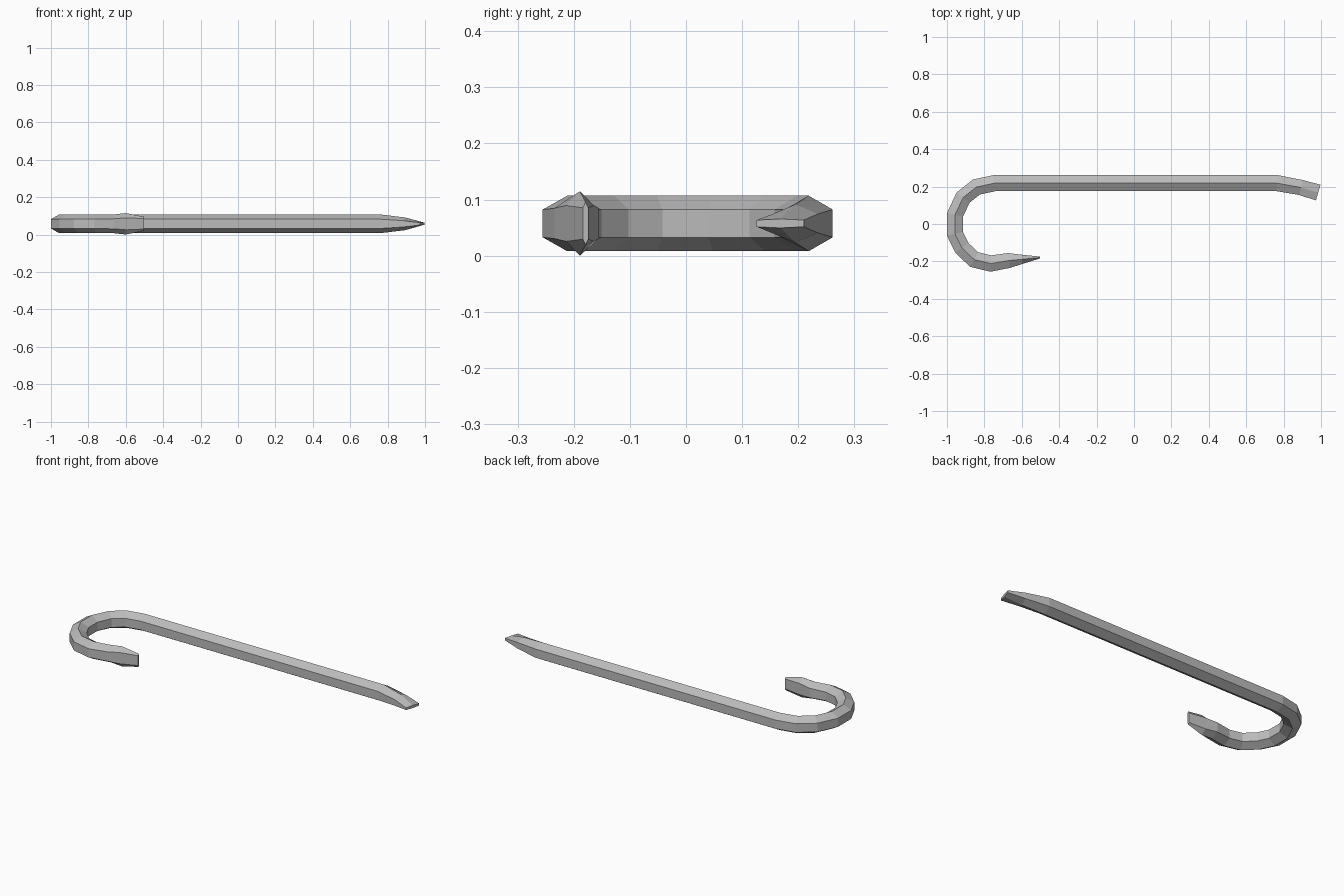
import bpy, bmesh, math
from mathutils import Vector

if "Cube" in bpy.data.objects:
    bpy.data.objects.remove(bpy.data.objects["Cube"])

ZC = 0.0575           # height of the bar's centre line
W, H = 0.043, 0.0495  # half width across flats, half height across points

# Centre line: x, y, half width, half height, half height of the side edges
bar = [(0.985, 0.168, 0.0437, 0.008, 0.006),
       (0.893, 0.195, 0.041, 0.034, 0.017),
       (0.765, 0.2185, W, H, H / 2)]
hook = [(-0.745, 0.2185), (-0.842, 0.198), (-0.914, 0.141), (-0.957, 0.049),
        (-0.957, -0.052), (-0.920, -0.128), (-0.855, -0.190), (-0.765, -0.2115)]
bar += [(x, y, W, H, H / 2) for x, y in hook]
bar += [(-0.668, -0.195, 0.040, H, 0.027),
        (-0.600, -0.189, 0.025, 0.0573, 0.032),
        (-0.503, -0.179, 0.005, 0.038, 0.028)]


def sweep(name, rows, mat):
    """Loft six-sided sections, mitred at each bend, along the rows."""
    bm = bmesh.new()
    pts = [Vector((r[0], r[1], ZC)) for r in rows]
    rings = []
    for i, (p, r) in enumerate(zip(pts, rows)):
        a = (p - pts[i - 1]).normalized() if i > 0 else (pts[1] - p).normalized()
        b = (pts[i + 1] - p).normalized() if i < len(pts) - 1 else a
        t = (a + b).normalized()
        side = Vector((-t.y, t.x, 0)) / max(t.dot(a), 0.5)
        w, h, e = r[2:]
        section = [(0, h), (w, e), (w, -e), (0, -h), (-w, -e), (-w, e)]
        rings.append([bm.verts.new(p + side * u + Vector((0, 0, v))) for u, v in section])
    for r0, r1 in zip(rings, rings[1:]):
        for k in range(6):
            n = (k + 1) % 6
            bm.faces.new((r0[k], r0[n], r1[n], r1[k]))
    bm.faces.new(rings[0])
    bm.faces.new(rings[-1])
    bmesh.ops.recalc_face_normals(bm, faces=bm.faces)
    mesh = bpy.data.meshes.new(name)
    bm.to_mesh(mesh)
    bm.free()
    mesh.materials.append(mat)
    obj = bpy.data.objects.new(name, mesh)
    bpy.context.collection.objects.link(obj)
    return obj


steel = bpy.data.materials.new("steel_grey")
steel.diffuse_color = (0.5, 0.5, 0.5, 1)
steel.use_nodes = True
steel.node_tree.nodes["Principled BSDF"].inputs["Base Color"].default_value = steel.diffuse_color

# Six-sided pry bar with a chisel end and a flattened hook claw
sweep("pry_bar", bar, steel)
